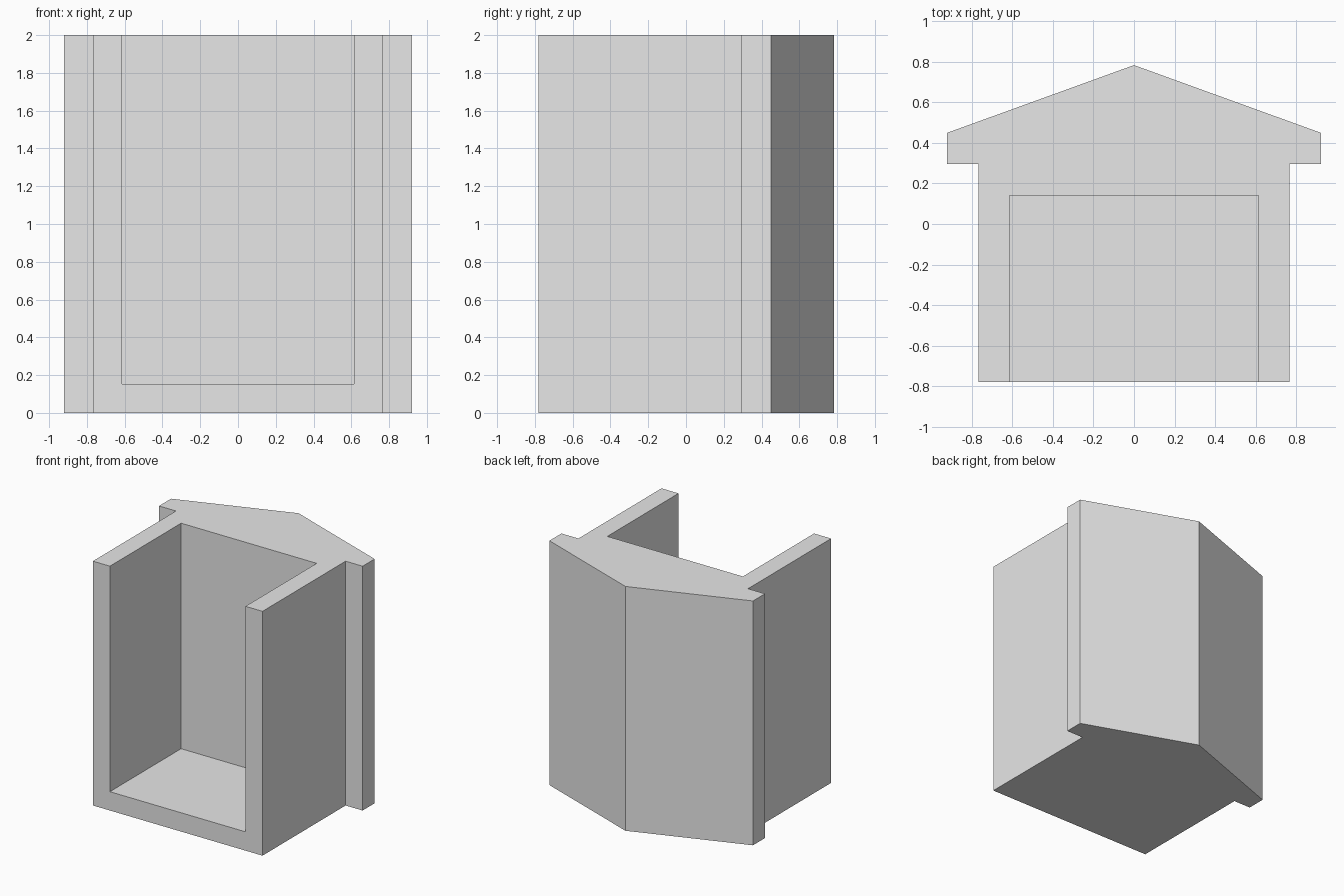
import bpy
import bmesh
from mathutils import Matrix, Vector

cube = bpy.data.objects.get("Cube")
if cube:
    bpy.data.objects.remove(cube, do_unlink=True)

# Single plain colour
grey = bpy.data.materials.new("light_grey")
grey.use_nodes = True
colour = (0.8, 0.8, 0.8, 1)
grey.diffuse_color = colour
grey.node_tree.nodes["Principled BSDF"].inputs["Base Color"].default_value = colour

HEIGHT, WALL = 2.0, 0.154
FRONT, EAVE_FRONT, EAVE_BACK, RIDGE = -0.78, 0.295, 0.45, 0.784
SIDE, EAVE = 0.768, 0.922


def add_object(name, bm):
    bmesh.ops.recalc_face_normals(bm, faces=bm.faces)
    mesh = bpy.data.meshes.new(name)
    bm.to_mesh(mesh)
    bm.free()
    mesh.materials.append(grey)
    obj = bpy.data.objects.new(name, mesh)
    bpy.context.collection.objects.link(obj)
    return obj


# House-shaped outline, half of it mirrored, extruded upwards
half = [(SIDE, FRONT), (SIDE, EAVE_FRONT), (EAVE, EAVE_FRONT), (EAVE, EAVE_BACK)]
outline = half + [(0, RIDGE)] + [(-x, y) for x, y in reversed(half)]
bm = bmesh.new()
base = bm.faces.new([bm.verts.new((x, y, 0)) for x, y in outline])
top = bmesh.ops.extrude_face_region(bm, geom=[base])["geom"]
bmesh.ops.translate(bm, vec=(0, 0, HEIGHT),
                    verts=[v for v in top if isinstance(v, bmesh.types.BMVert)])
shell = add_object("house_shell", bm)

# Cavity open at the front and the top
low = Vector((WALL - SIDE, FRONT - 0.2, WALL))
high = Vector((SIDE - WALL, EAVE_FRONT - WALL, HEIGHT + 0.2))
bm = bmesh.new()
bmesh.ops.create_cube(bm, size=1, matrix=Matrix.Translation((low + high) / 2)
                      @ Matrix.Diagonal((*(high - low), 1)))
cutter = add_object("cavity_cutter", bm)
cutter.hide_render = True

cut = shell.modifiers.new("cavity", 'BOOLEAN')
cut.operation = 'DIFFERENCE'
cut.solver = 'EXACT'
cut.object = cutter
bpy.context.view_layer.objects.active = shell
bpy.ops.object.modifier_apply(modifier=cut.name)
bpy.data.objects.remove(cutter, do_unlink=True)
